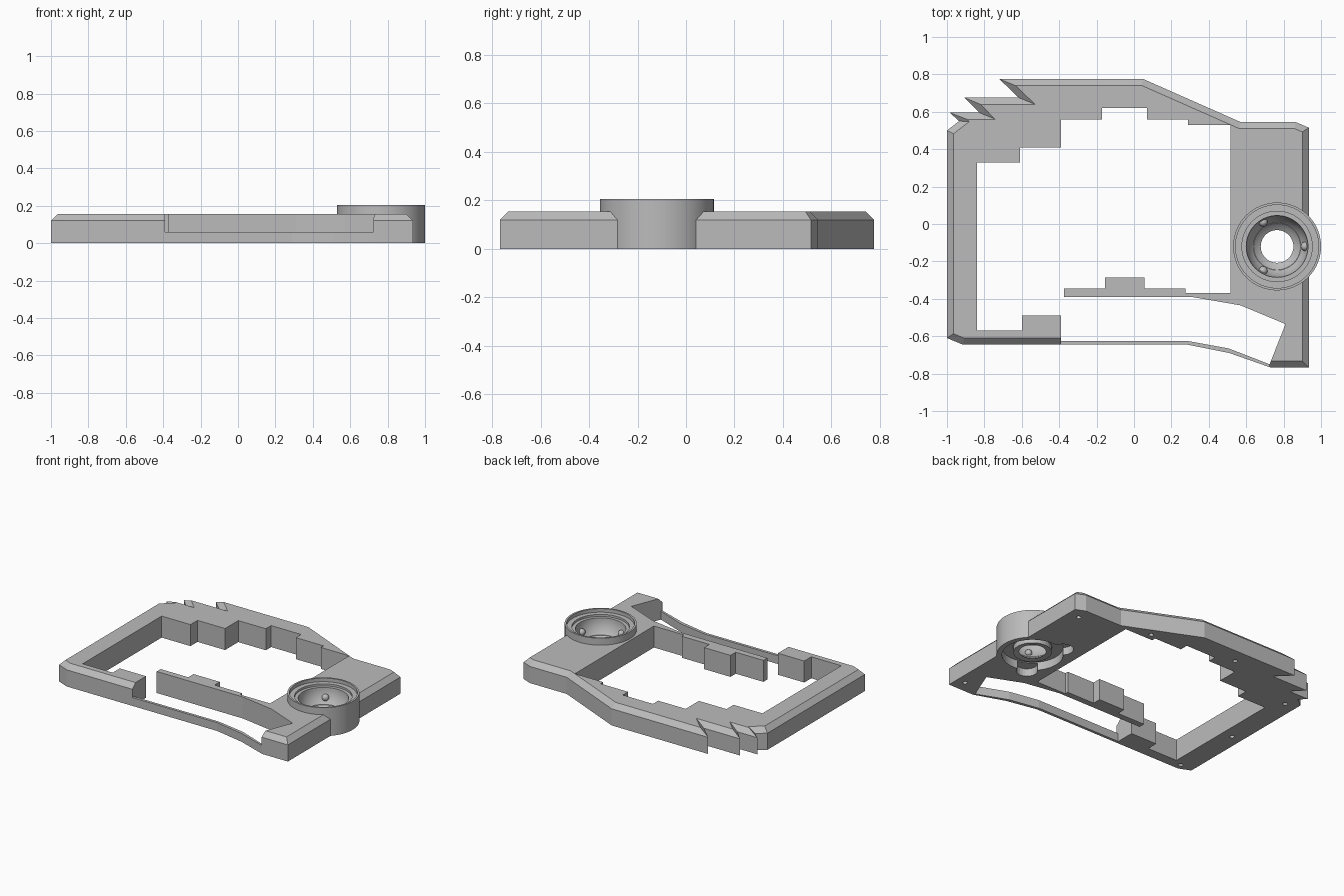
import bpy
import bmesh
import math
from mathutils import Vector

if "Cube" in bpy.data.objects:
    bpy.data.objects.remove(bpy.data.objects["Cube"])

grey = bpy.data.materials.new("plain_grey")
grey.use_nodes = True
shade = (0.5, 0.5, 0.5, 1)
grey.diffuse_color = shade
grey.node_tree.nodes["Principled BSDF"].inputs["Base Color"].default_value = shade

TOP, SHOULDER, BEVEL = 0.155, 0.12, 0.035
CUP = Vector((0.765, -0.12, 0))


def make_object(name, bm):
    bmesh.ops.recalc_face_normals(bm, faces=bm.faces)
    mesh = bpy.data.meshes.new(name)
    bm.to_mesh(mesh)
    bm.free()
    mesh.materials.append(grey)
    obj = bpy.data.objects.new(name, mesh)
    bpy.context.collection.objects.link(obj)
    return obj


def stack(name, layers):
    """Solid through matching outlines, each given as (points, height)."""
    bm = bmesh.new()
    loops = [[bm.verts.new((p[0], p[1], z)) for p in pts] for pts, z in layers]
    n = len(loops[0])
    bm.faces.new(loops[0])
    bm.faces.new(loops[-1])
    for low, high in zip(loops, loops[1:]):
        for i in range(n):
            j = (i + 1) % n
            bm.faces.new((low[i], low[j], high[j], high[i]))
    return make_object(name, bm)


def inset(points, d):
    """Mitred inset of a clockwise outline."""
    result = []
    for i, p in enumerate(points):
        a = (p - points[i - 1]).normalized()
        b = (points[(i + 1) % len(points)] - p).normalized()
        na, nb = Vector((a.y, -a.x)), Vector((b.y, -b.x))
        result.append(p + (na + nb) * d / (1 + na.dot(nb)))
    return result


def outline(pairs):
    return [Vector(p) * 0.01 for p in pairs]


def circle(center, radius, n):
    return [(center[0] + radius * math.cos(math.tau * i / n),
             center[1] + radius * math.sin(math.tau * i / n)) for i in range(n)]


def polar(radius, degrees):
    a = math.radians(degrees)
    return CUP + Vector((math.cos(a), math.sin(a), 0)) * radius


def cut(target, cutter):
    cutter.hide_render = True
    mod = target.modifiers.new("cut", 'BOOLEAN')
    mod.operation = 'DIFFERENCE'
    mod.solver = 'EXACT'
    mod.object = cutter
    bpy.context.view_layer.objects.active = target
    bpy.ops.object.modifier_apply(modifier=mod.name)
    bpy.data.objects.remove(cutter)


def lathe(name, profile, center, n):
    bm = bmesh.new()
    rings = [[bm.verts.new((x, y, z)) for x, y in circle(center, r, n)]
             for r, z in profile]
    for k, ring in enumerate(rings):
        below = rings[k - 1]
        for i in range(n):
            j = (i + 1) % n
            bm.faces.new((below[i], below[j], ring[j], ring[i]))
    return make_object(name, bm)


# Frame body with a bevelled upper rim and saw teeth at the back
rim = outline([
    (-91.5, -64.5), (-100, -61), (-100, 50), (-93.5, 55), (-98.5, 59.5),
    (-82.6, 59.5), (-90.5, 67.5), (-61.6, 67.5), (-72, 77.5), (5, 77.5),
    (57, 54.5), (86.5, 54.5), (93.5, 51.5), (93.5, -76.7), (73, -76.7),
    (51, -69), (28.5, -64.5)])
frame = stack("frame", [(rim, 0), (rim, SHOULDER), (inset(rim, BEVEL), TOP)])

# Stepped opening, which also leaves the free arm and the front strip
opening = outline([
    (-84, -57), (-60, -57), (-60, -49), (-39, -49), (-39, -62.5),
    (28.5, -62.5), (50.5, -66.5), (72.5, -75), (81, -53.5), (57, -43.5),
    (31, -39), (-37.5, -39), (-37.5, -34.5), (-15.5, -34.5), (-15.5, -28.5),
    (5.5, -28.5), (5.5, -34.5), (27.5, -34.5), (27.5, -37), (51.5, -37),
    (51.5, 53), (29, 53), (29, 56), (7, 56), (7, 62), (-17, 62), (-17, 56),
    (-39, 56), (-39, 41), (-61, 41), (-61, 33), (-84, 33)])
cut(frame, stack("opening_cutter", [(opening, -0.1), (opening, 0.3)]))

# Lowered front strip
lowered = outline([(-39, -90), (72, -90), (72.5, -75), (70, -60), (-39, -60)])
cut(frame, stack("strip_cutter", [(lowered, 0.06), (lowered, 0.3)]))

# Round seat for the cup
seat = circle(CUP, 0.232, 64)
cut(frame, stack("seat_cutter", [(seat, -0.1), (seat, 0.3)]))

# Screw holes underneath
for spot in outline([(85, 45), (34, 58), (-30, 67), (-91, 45), (-92, -10),
                     (-90, -60), (87, -68)]):
    hole = circle(spot, 0.016, 12)
    cut(frame, stack("screw_cutter", [(hole, -0.1), (hole, 0.06)]))

# Ball cup: collar, stepped rim, spherical bowl, open pocket underneath
bowl_r = 0.165
bowl = []
for i in range(11):
    a = math.radians(i * 5.8)
    bowl.append((bowl_r * math.cos(a), bowl_r * (1 - math.sin(a))))
profile = [(0.125, 0.02), (0.125, 0.06), (0.2, 0.06), (0.2, 0), (0.235, 0),
           (0.235, 0.205), (0.222, 0.205), (0.222, 0.18), (0.188, 0.18),
           (0.188, bowl_r)] + bowl
cup = lathe("ball_cup", profile, CUP, 64)

# Pocket lobes beside the cup
for angle in (120, 240):
    lobe = circle(polar(0.21, angle), 0.07, 24)
    for part in (frame, cup):
        cut(part, stack("lobe_cutter", [(lobe, -0.1), (lobe, 0.055)]))

# Three bearing balls in the bowl
for k in range(3):
    bm = bmesh.new()
    bmesh.ops.create_uvsphere(bm, u_segments=16, v_segments=10, radius=0.024)
    bmesh.ops.translate(bm, verts=bm.verts,
                        vec=polar(0.15, 120 * k) + Vector((0, 0, 0.1)))
    ball = make_object(f"bearing_ball_{k + 1}", bm)
    for face in ball.data.polygons:
        face.use_smooth = True

# Smooth the round cup, keep its edges sharp
bpy.ops.object.select_all(action='DESELECT')
cup.select_set(True)
bpy.context.view_layer.objects.active = cup
bpy.ops.object.shade_smooth_by_angle(angle=math.radians(30))
